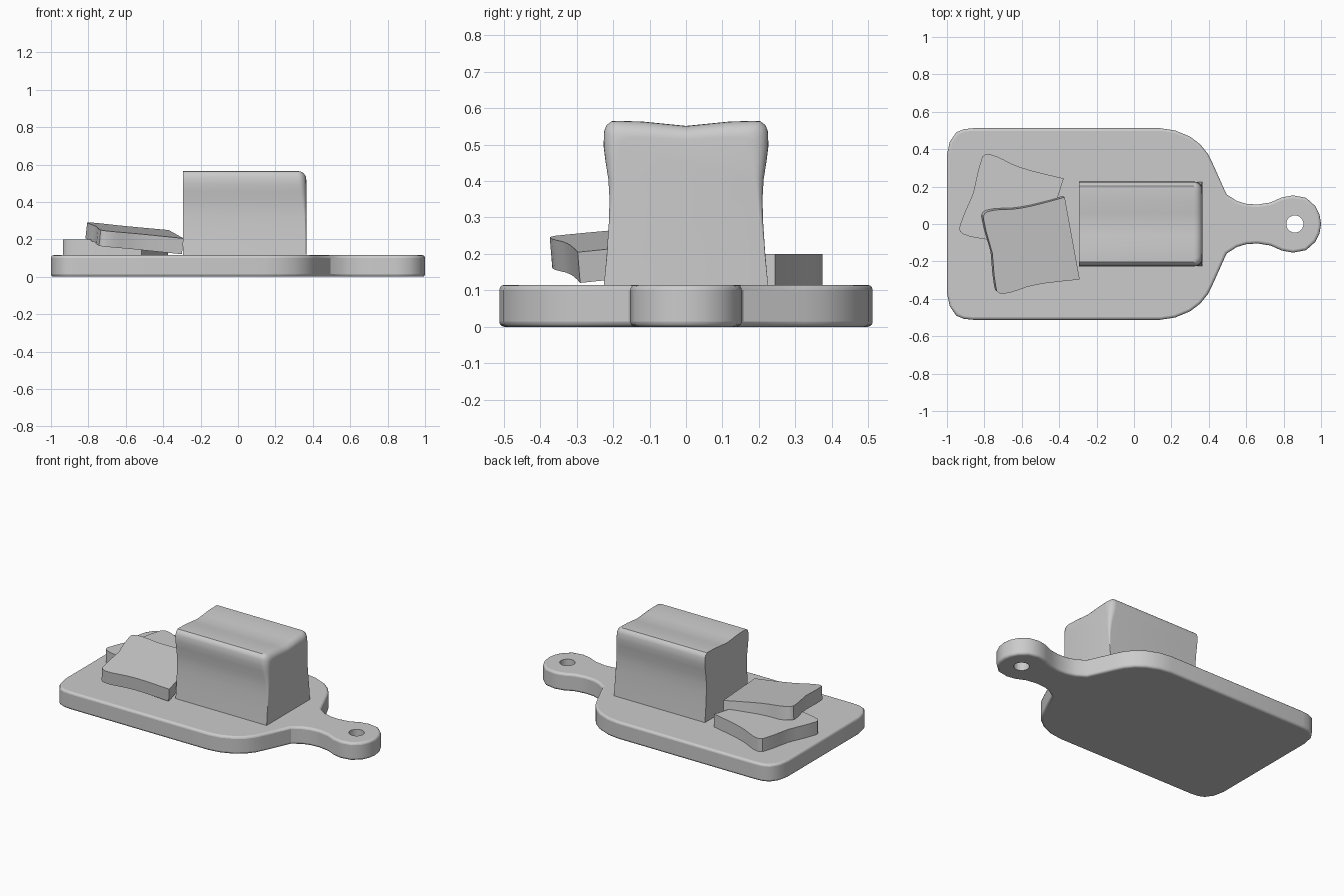
import bpy, bmesh, math
from mathutils import Matrix, Vector

if "Cube" in bpy.data.objects:
    bpy.data.objects.remove(bpy.data.objects["Cube"])


def finish(name, bm):
    bmesh.ops.recalc_face_normals(bm, faces=bm.faces)
    me = bpy.data.meshes.new(name)
    bm.to_mesh(me)
    bm.free()
    ob = bpy.data.objects.new(name, me)
    bpy.context.collection.objects.link(ob)
    return ob


def smooth(ob):
    bpy.ops.object.select_all(action='DESELECT')
    ob.select_set(True)
    bpy.context.view_layer.objects.active = ob
    bpy.ops.object.shade_smooth_by_angle(angle=math.radians(32))


def loft(name, rings):
    # skin a list of matching closed rings and cap both ends
    bm = bmesh.new()
    vs = [[bm.verts.new(p) for p in r] for r in rings]
    n = len(vs[0])
    for a, b in zip(vs, vs[1:]):
        for i in range(n):
            j = (i + 1) % n
            bm.faces.new((a[i], a[j], b[j], b[i]))
    bm.faces.new(vs[0])
    bm.faces.new(vs[-1])
    return finish(name, bm)


# cutting board: half outline mirrored across y = 0
T = 0.115
half = [(-1, 0.37), (-0.985, 0.44), (-0.95, 0.49), (-0.91, 0.507), (-0.86, 0.512),
        (0.14, 0.512), (0.22, 0.50), (0.30, 0.467), (0.355, 0.425), (0.395, 0.375),
        (0.42, 0.325), (0.495, 0.158), (0.55, 0.123), (0.60, 0.108), (0.66, 0.104),
        (0.73, 0.115), (0.79, 0.142), (0.85, 0.153), (0.92, 0.14), (0.97, 0.095),
        (0.992, 0.05), (1, 0)]
outline = half + [(x, -y) for x, y in reversed(half[:-1])]
board = loft("cutting_board", [[(x, y, z) for x, y in outline] for z in (0, T)])
bev = board.modifiers.new("bevel", 'BEVEL')
bev.width = 0.014
bev.segments = 3
bev.limit_method = 'ANGLE'
bev.angle_limit = math.radians(60)

# hanging hole through the handle
hole = loft("hole_cutter", [[(0.86 + 0.046 * math.cos(a), 0.046 * math.sin(a), z)
                             for a in [math.tau * i / 24 for i in range(24)]]
                            for z in (-0.1, 0.3)])
hole.hide_render = True
hole.hide_set(True)
cut = board.modifiers.new("hole", 'BOOLEAN')
cut.operation = 'DIFFERENCE'
cut.solver = 'EXACT'
cut.object = hole
smooth(board)

# bread cross-section: (half width, height), mirrored
bread = [(0.225, 0), (0.217, 0.09), (0.211, 0.18), (0.210, 0.24), (0.213, 0.29),
         (0.221, 0.34), (0.226, 0.38), (0.225, 0.42), (0.218, 0.438), (0.204, 0.449),
         (0.185, 0.45), (0.12, 0.448), (0.06, 0.442), (0, 0.436)]
section = bread + [(-y, z) for y, z in reversed(bread[:-1])]


# loaf: cut end at left, crust end rounded increasingly toward the top
def loaf_ring(a):
    ring = []
    for y, z in section:
        t = min(1, max(0, z / 0.40))
        r = 0.045 * t * t
        inset = r * (1 - math.cos(a))
        side = max(-1, min(1, y / 0.2))
        top = max(0, (z - 0.36) / 0.09)
        ring.append((0.365 - r * (1 - math.sin(a)), y - side * inset, T + z - top * inset))
    return ring


rings = [[(-0.295, y, T + z) for y, z in section]]
rings += [loaf_ring(math.pi / 2 * i / 6) for i in range(7)]
bm_loaf = loft("bread_loaf", rings)
smooth(bm_loaf)


# slices: the same section laid down, given base centre, width and crown directions
def slice_of_bread(name, base, width, crown):
    w, u = Vector(width).normalized(), Vector(crown).normalized()
    n = w.cross(u).normalized()
    m = Matrix((n, w, u)).transposed()
    ob = loft(name, [[Vector(base) + m @ Vector((h, y, z)) for y, z in section]
                     for h in (0, 0.085)])
    smooth(ob)


slice_of_bread("flat_slice", (-0.445, 0.03, T), (0.14, 0.43, 0), (-0.415, 0.135, 0))
slice_of_bread("leaning_slice", (-0.34, -0.07, 0.143), (-0.08, 0.44, 0.045),
               (-0.43, -0.08, 0.042))
